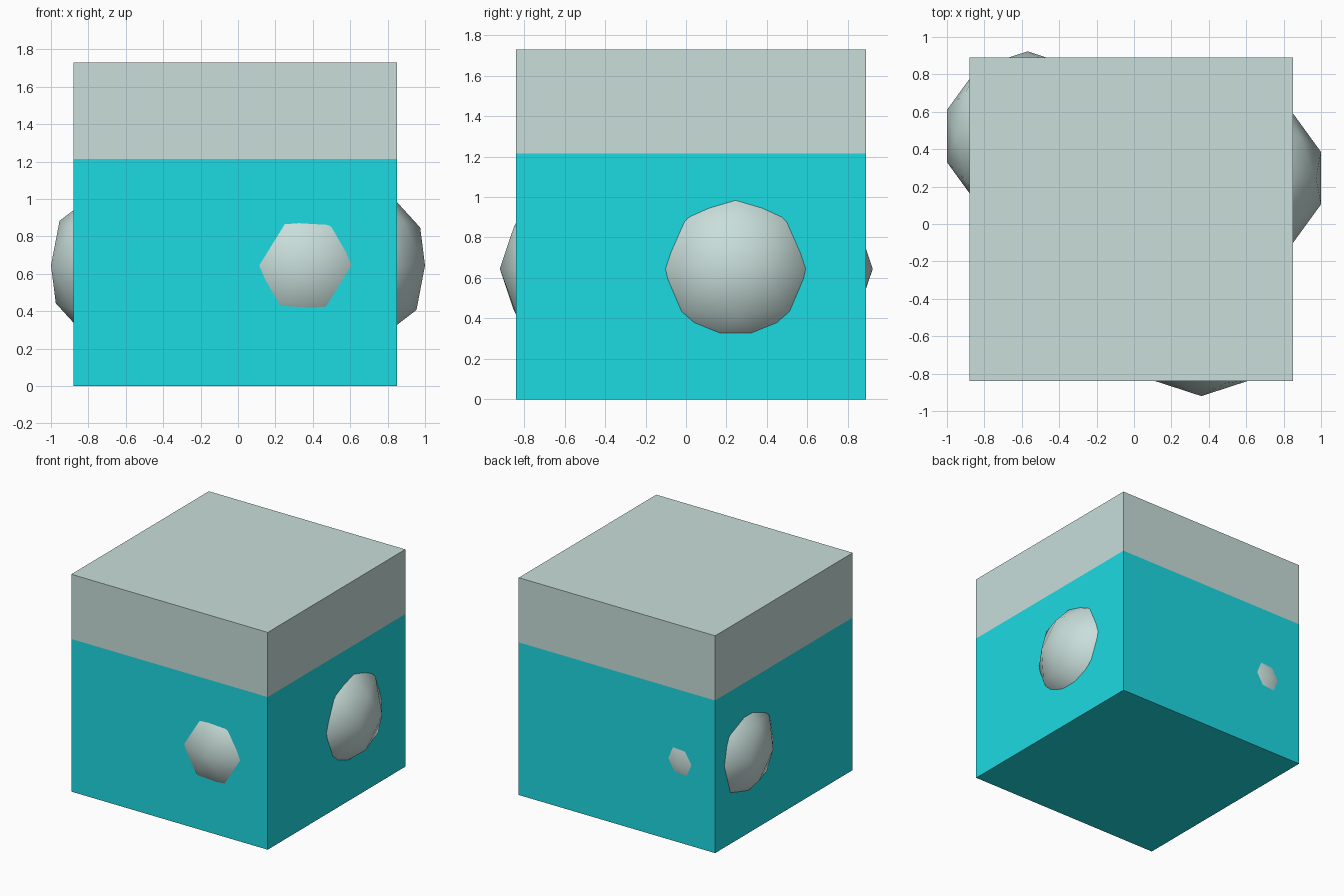
import bpy, bmesh

if "Cube" in bpy.data.objects:
    bpy.data.objects.remove(bpy.data.objects["Cube"])


def material(name, rgb):
    m = bpy.data.materials.new(name)
    m.diffuse_color = (*rgb, 1)
    m.use_nodes = True
    m.node_tree.nodes["Principled BSDF"].inputs["Base Color"].default_value = m.diffuse_color
    return m


pale = material("pale_grey", (0.58, 0.73, 0.70))
cyan = material("cyan", (0.012, 0.70, 0.76))

SIDE = 1.73          # cube edge length
CX, CY = -0.015, 0.025
FILL = 1.215         # height of the cyan band

# Cube, cut at the fill line so the lower part is cyan
bm = bmesh.new()
bmesh.ops.create_cube(bm, size=SIDE)
bmesh.ops.translate(bm, verts=bm.verts, vec=(CX, CY, SIDE / 2))
bmesh.ops.bisect_plane(bm, geom=bm.verts[:] + bm.edges[:] + bm.faces[:],
                       plane_co=(0, 0, FILL), plane_no=(0, 0, 1))
for f in bm.faces:
    f.material_index = int(f.calc_center_median().z < FILL)
mesh = bpy.data.meshes.new("two_tone_cube")
bm.to_mesh(mesh)
bm.free()
mesh.materials.append(pale)
mesh.materials.append(cyan)
bpy.context.collection.objects.link(bpy.data.objects.new("two_tone_cube", mesh))

# Low-poly balls poking through the walls
balls = {
    "right_ball": (0.569, 0.245),
    "front_ball": (0.36, -0.467),
    "back_left_ball": (-0.569, 0.47),
}
for name, (x, y) in balls.items():
    bpy.ops.mesh.primitive_ico_sphere_add(subdivisions=2, radius=0.453,
                                          location=(x, y, 0.645))
    ball = bpy.context.object
    ball.name = name
    ball.data.materials.append(pale)
    bpy.ops.object.shade_smooth()
